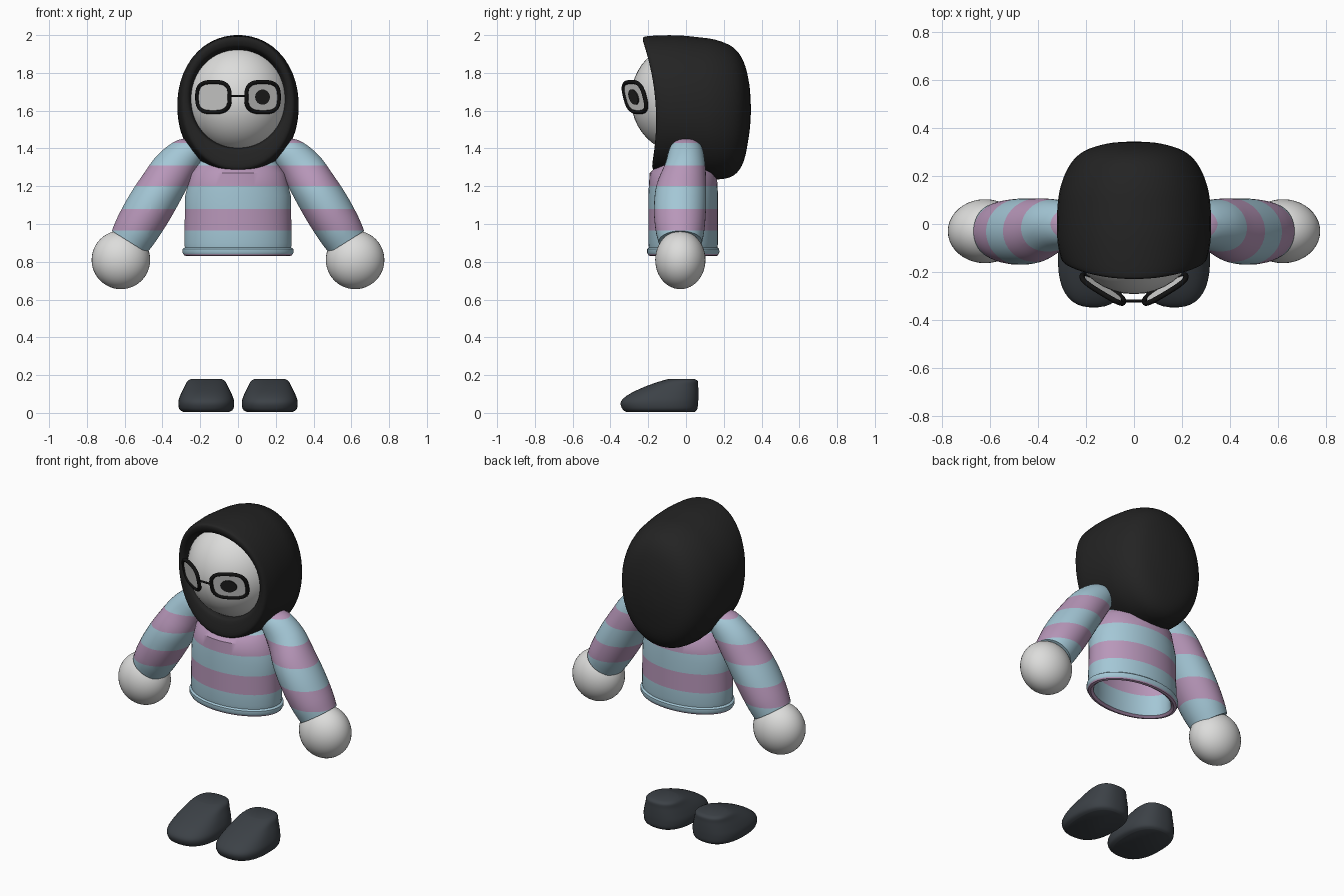
import bpy, bmesh
from math import sin, cos, tau, copysign
from mathutils import Vector

if "Cube" in bpy.data.objects:
    bpy.data.objects.remove(bpy.data.objects["Cube"])


def material(name, rgb):
    m = bpy.data.materials.new(name)
    m.use_nodes = True
    m.diffuse_color = (*rgb, 1)
    bsdf = m.node_tree.nodes["Principled BSDF"]
    bsdf.inputs["Base Color"].default_value = (*rgb, 1)
    bsdf.inputs["Roughness"].default_value = 0.8
    return m


white = material("pale white", (0.72, 0.72, 0.71))
blue = material("sweater blue", (0.37, 0.57, 0.67))
pink = material("sweater pink", (0.48, 0.31, 0.49))
hair = material("charcoal", (0.017, 0.017, 0.017))
shoe_grey = material("slate grey", (0.045, 0.053, 0.062))
black = material("frame black", (0.006, 0.006, 0.006))
STRIPES = (0.84, 0.965, 1.08, 1.2, 1.31, 1.43)


def shade(ob, angle=0.7):
    bpy.ops.object.select_all(action='DESELECT')
    ob.select_set(True)
    bpy.context.view_layer.objects.active = ob
    bpy.ops.object.shade_smooth_by_angle(angle=angle)


def soften(rows, n=4):
    """Catmull-Rom interpolation through rows of section values."""
    vs = [Vector(r) for r in rows]
    out = []
    for i in range(len(vs) - 1):
        a, b, c, d = vs[max(i - 1, 0)], vs[i], vs[i + 1], vs[min(i + 2, len(vs) - 1)]
        for k in range(n):
            t = k / n
            out.append(b + (c - a) * t / 2 + (2 * a - 5 * b + 4 * c - d) * t * t / 2
                       + (3 * b - a - 3 * c + d) * t ** 3 / 2)
    return out + [vs[-1]]


def loft(name, rings, mat, striped=False):
    """Skin a list of rings, close both ends, optionally cut into stripes."""
    bm = bmesh.new()
    loops = [[bm.verts.new(p) for p in ring] for ring in rings]
    n = len(loops[0])
    for a, b in zip(loops, loops[1:]):
        for i in range(n):
            bm.faces.new((a[i], a[(i + 1) % n], b[(i + 1) % n], b[i]))
    bm.faces.new(loops[0])
    bm.faces.new(loops[-1])
    if striped:
        for z in STRIPES:
            bmesh.ops.bisect_plane(bm, geom=bm.verts[:] + bm.edges[:] + bm.faces[:],
                                   plane_co=(0, 0, z), plane_no=(0, 0, 1))
        for f in bm.faces:
            z = f.calc_center_median().z
            f.material_index = (sum(z > s for s in STRIPES) + 1) % 2
    bmesh.ops.recalc_face_normals(bm, faces=bm.faces)
    me = bpy.data.meshes.new(name)
    bm.to_mesh(me)
    bm.free()
    ob = bpy.data.objects.new(name, me)
    bpy.context.collection.objects.link(ob)
    for m in ([blue, pink] if striped else [mat]):
        me.materials.append(m)
    shade(ob)
    return ob


def oval(n=40, power=2.0):
    """Unit superellipse as (u, v) pairs."""
    e = 2 / power
    return [(copysign(abs(cos(a)) ** e, cos(a)), copysign(abs(sin(a)) ** e, sin(a)))
            for a in (tau * (i + 0.5) / n for i in range(n))]


def ball(name, centre, size, mat):
    bpy.ops.mesh.primitive_uv_sphere_add(segments=40, ring_count=24, location=centre)
    ob = bpy.context.object
    ob.name = name
    ob.scale = size
    ob.data.materials.append(mat)
    shade(ob)


def wire(name, points, radius, cyclic):
    cu = bpy.data.curves.new(name, 'CURVE')
    cu.dimensions = '3D'
    cu.bevel_depth = radius
    cu.bevel_resolution = 3
    cu.use_fill_caps = True
    sp = cu.splines.new('POLY')
    sp.points.add(len(points) - 1)
    for p, co in zip(sp.points, points):
        p.co = (*co, 1)
    sp.use_cyclic_u = cyclic
    cu.materials.append(black)
    ob = bpy.data.objects.new(name, cu)
    bpy.context.collection.objects.link(ob)


# Hair hood: rows are depth, curved-front amount, half width, top, bottom
def hood_ring(y, follow, w, top, bottom):
    mid, h = (top + bottom) / 2, (top - bottom) / 2
    pts = []
    for u, v in oval(48, 2.08):
        z = mid + h * v
        pts.append((w * u, y - follow * (0.155 + 0.4 * (z - 1.55) ** 2), z))
    return pts


hood_rows = [(0.02, 1, 0.25, 1.93, 1.4), (0, 1, 0.265, 1.945, 1.385),
             (0, 1, 0.293, 1.98, 1.305), (0.03, 1, 0.308, 1.995, 1.28),
             (-0.06, 0, 0.32, 2.0, 1.265), (0.06, 0, 0.32, 1.99, 1.245),
             (0.16, 0, 0.305, 1.975, 1.235), (0.25, 0, 0.265, 1.935, 1.255),
             (0.305, 0, 0.205, 1.86, 1.33), (0.335, 0, 0.11, 1.74, 1.48),
             (0.343, 0, 0.02, 1.63, 1.58)]
loft("hair_hood", [hood_ring(-0.02, 0, 0.22, 1.9, 1.43)]
     + [hood_ring(*r) for r in soften(hood_rows)], hair)
ball("head", (0, -0.02, 1.665), (0.275, 0.272, 0.29), white)

# Sweater body, hollow underneath: rows are height, half width, half depth
body_rows = [(1.25, 0.25, 0.15), (0.86, 0.25, 0.15), (0.84, 0.255, 0.155),
             (0.83, 0.27, 0.17), (0.833, 0.285, 0.183), (0.85, 0.295, 0.192),
             (0.868, 0.294, 0.191), (0.876, 0.282, 0.182), (0.9, 0.285, 0.185),
             (1.15, 0.28, 0.185), (1.27, 0.25, 0.178), (1.32, 0.21, 0.125),
             (1.42, 0.14, 0.09)]
loft("sweater_body", [[(w * u, d * v - 0.015, z) for u, v in oval(48)]
                      for z, w, d in body_rows], None, True)

# Sleeves: rows are x, z, radius, half depth, y
sleeve_rows = [(0.2, 1.435, 0.03, 0.04, 0), (0.25, 1.4, 0.083, 0.085, 0),
               (0.33, 1.31, 0.11, 0.107, -0.005), (0.4, 1.2, 0.12, 0.132, -0.025),
               (0.47, 1.085, 0.125, 0.138, -0.032), (0.535, 0.975, 0.12, 0.13, -0.032),
               (0.575, 0.905, 0.11, 0.115, -0.03)]
# Shoes: rows are height, half width, toe y, heel y
shoe_rows = [(0.004, 0.12, -0.315, 0.045), (0.02, 0.143, -0.337, 0.06),
             (0.06, 0.148, -0.345, 0.065), (0.1, 0.135, -0.3, 0.066),
             (0.14, 0.115, -0.215, 0.065), (0.168, 0.1, -0.135, 0.063),
             (0.18, 0.08, -0.09, 0.045)]


def lens_y(x, z):
    """Tilted plane of a spectacle lens."""
    return -0.27 + 0.6 * (abs(x) - 0.13) - 0.25 * (z - 1.67)


def plate(name, x, w, h, front, thick, power, mat):
    pts = [(x + w * u, 1.672 + h * v) for u, v in oval(36, power)]
    loft(name, [[(px, lens_y(px, pz) - off, pz) for px, pz in pts]
                for off in (front, front + thick)], mat)


for side, s in (("left", 1), ("right", -1)):
    n = Vector((0.85, 0.53))
    loft(side + "_sleeve", [[(s * (x + n.x * r * u), y + d * v, z + n.y * r * u)
                             for u, v in oval()]
                            for x, z, r, d, y in soften(sleeve_rows)], None, True)
    ball(side + "_hand", (s * 0.62, -0.03, 0.81), (0.155, 0.133, 0.155), white)
    loft(side + "_shoe", [[(s * (0.168 + w * u), (a + b) / 2 + (b - a) / 2 * v, z)
                           for u, v in oval(40, 2.5)]
                          for z, w, a, b in soften(shoe_rows)], shoe_grey)
    # Spectacles
    wire(side + "_frame", [(s * (0.13 + 0.086 * u), lens_y(0.13 + 0.086 * u, 1.672 + 0.08 * v),
                            1.672 + 0.08 * v) for u, v in oval(40, 3)], 0.011, True)
    plate(side + "_lens", s * 0.13, 0.084, 0.078, 0, 0.003, 3, white)

wire("bridge", [(-0.045, -0.32, 1.678), (0.045, -0.32, 1.678)], 0.006, False)
plate("left_pupil", 0.13, 0.039, 0.04, 0.004, 0.006, 2, hair)
